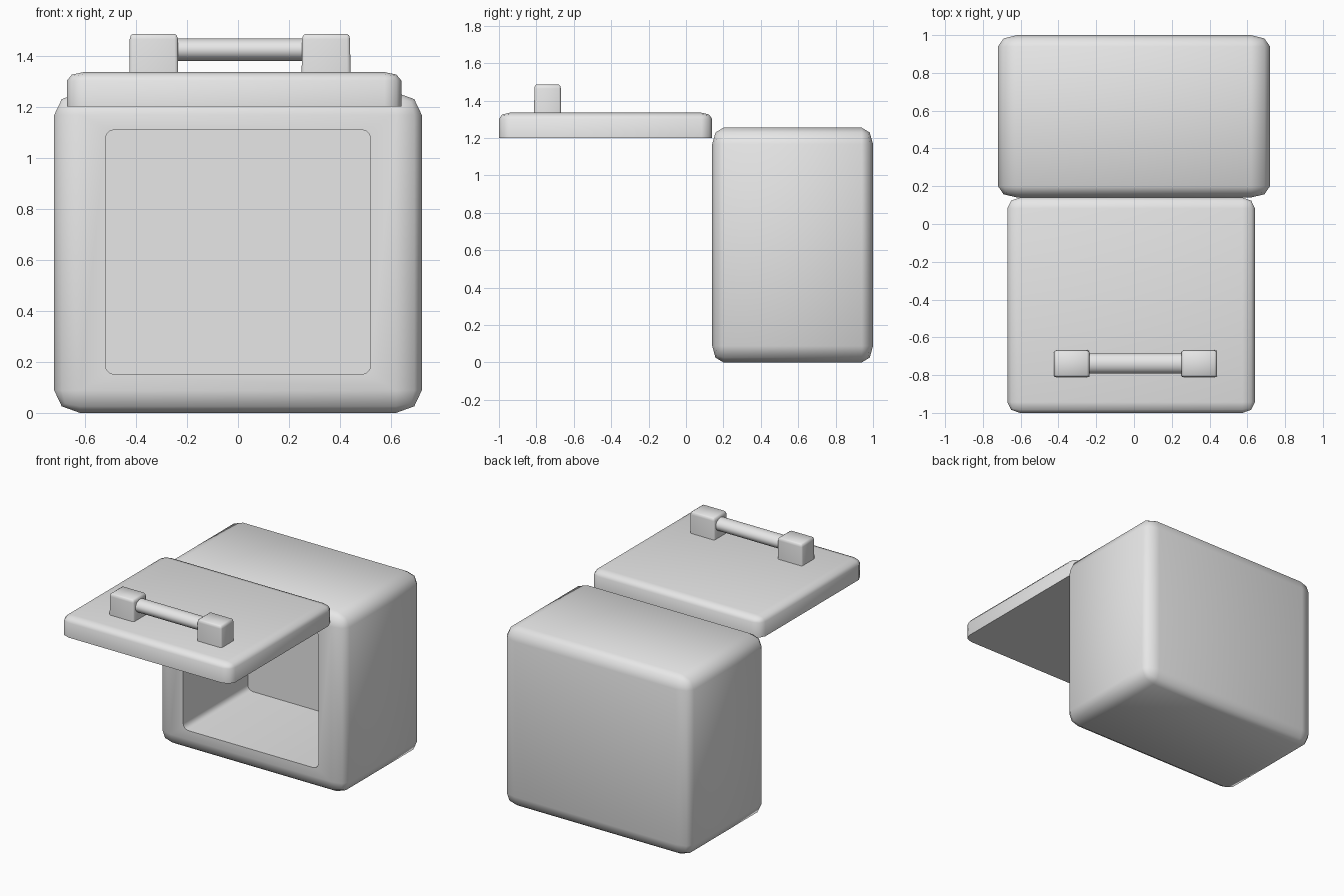
import bpy, bmesh, math
from mathutils import Vector, Matrix

if "Cube" in bpy.data.objects:
    bpy.data.objects.remove(bpy.data.objects["Cube"], do_unlink=True)

GREY = (0.8, 0.8, 0.8, 1)
grey = bpy.data.materials.new("light grey")
grey.use_nodes = True
grey.diffuse_color = GREY
grey.node_tree.nodes["Principled BSDF"].inputs["Base Color"].default_value = GREY


def finish(bm, name, angle=50):
    bmesh.ops.recalc_face_normals(bm, faces=bm.faces)
    mesh = bpy.data.meshes.new(name)
    bm.to_mesh(mesh)
    bm.free()
    mesh.materials.append(grey)
    ob = bpy.data.objects.new(name, mesh)
    bpy.context.collection.objects.link(ob)
    bpy.ops.object.select_all(action='DESELECT')
    ob.select_set(True)
    bpy.context.view_layer.objects.active = ob
    bpy.ops.object.shade_smooth_by_angle(angle=math.radians(angle))
    return ob


def soft_box(lo, hi, bevel, segments=2, along=None, cut=None, taper=1.0):
    """Box from lo to hi, bevelled in unit space so the rounding stretches with it."""
    lo, hi = Vector(lo), Vector(hi)
    bm = bmesh.new()
    bmesh.ops.create_cube(bm, size=2)
    edges = bm.edges[:]
    if along is not None:
        edges = [e for e in edges
                 if abs((e.verts[0].co - e.verts[1].co)[along]) > 1]
    bmesh.ops.bevel(bm, geom=edges, offset=bevel, segments=segments,
                    profile=0.5, affect='EDGES')
    for v in bm.verts:
        if v.co.z > 0:
            v.co.x *= taper
            v.co.y *= taper
    half = (hi - lo) / 2
    bm.transform(Matrix.Translation((lo + hi) / 2) @ Matrix.Diagonal((*half, 1)))
    if cut is not None:  # slice off everything below the cut height
        bmesh.ops.bisect_plane(bm, geom=bm.verts[:] + bm.edges[:] + bm.faces[:],
                               plane_co=(0, 0, cut), plane_no=(0, 0, 1),
                               clear_inner=True)
        bmesh.ops.holes_fill(bm, edges=[e for e in bm.edges if e.is_boundary])
    return bm


# Hollow body, open at the front
body = finish(soft_box((-0.72, 0.14, 0), (0.72, 1, 1.255), 0.14), "body")
cutter = finish(soft_box((-0.52, -0.55, 0.15), (0.52, 0.85, 1.11), 0.075,
                         segments=3, along=1), "cavity_cutter")
cutter.hide_render = True
bpy.context.view_layer.objects.active = body
hollow = body.modifiers.new("hollow", 'BOOLEAN')
hollow.operation = 'DIFFERENCE'
hollow.solver = 'EXACT'
hollow.object = cutter
bpy.ops.object.select_all(action='DESELECT')
body.select_set(True)
bpy.ops.object.modifier_apply(modifier=hollow.name)
bpy.data.objects.remove(cutter, do_unlink=True)
bpy.ops.object.shade_smooth_by_angle(angle=math.radians(50))

# Raised lid, rounded on top and flat underneath
finish(soft_box((-0.67, -1, 0.675), (0.64, 0.14, 1.335), 0.1, cut=1.2), "lid")

# Handle posts
for side, x in (("right", -0.33), ("left", 0.345)):
    finish(soft_box((x - 0.097, -0.813, 1.185), (x + 0.097, -0.667, 1.485),
                    0.14, cut=1.33, taper=0.97), side + "_handle_post")

# Handle bar, slightly flattened
bm = bmesh.new()
bmesh.ops.create_cone(bm, cap_ends=True, segments=32, radius1=1, radius2=1, depth=1)
bm.transform(Matrix.Translation((0.0075, -0.738, 1.423))
             @ Matrix.Diagonal((0.55, 0.053, 0.044, 1))
             @ Matrix.Rotation(math.pi / 2, 4, 'Y'))
finish(bm, "handle_bar")
